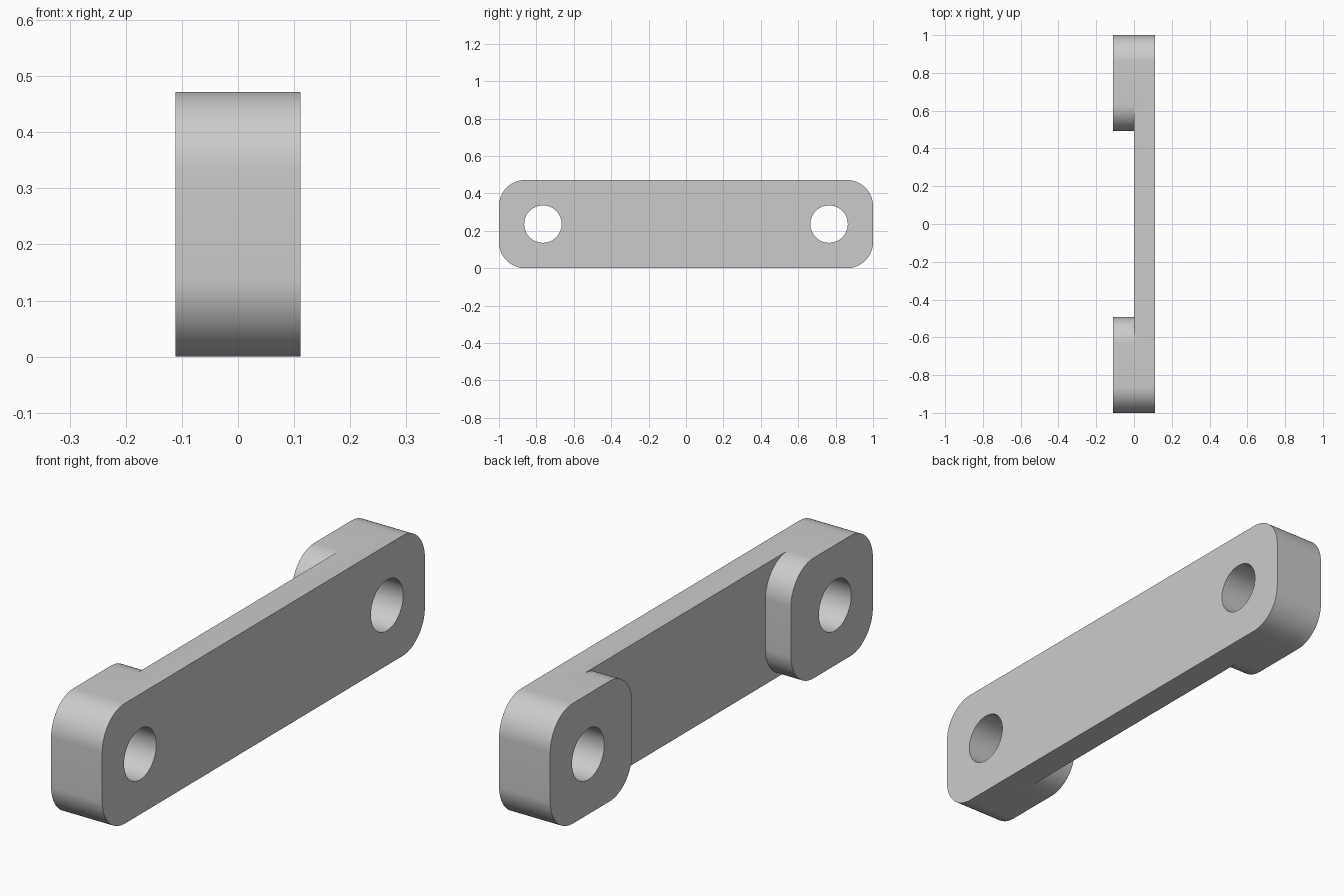
import bpy, bmesh, math

if "Cube" in bpy.data.objects:
    bpy.data.objects.remove(bpy.data.objects["Cube"])

T, H, R = 0.111, 0.472, 0.14      # half thickness, height, corner radius
PAD_Y = 0.492                     # inner edge of the end pads
HOLE_Y, HOLE_R = 0.765, 0.10

grey = bpy.data.materials.new("light grey")
grey.diffuse_color = (0.6, 0.6, 0.6, 1)
grey.use_nodes = True
grey.node_tree.nodes["Principled BSDF"].inputs["Base Color"].default_value = grey.diffuse_color


def arc(cy, cz, r, a0, a1, n=20):
    return [(cy + r * math.cos(math.radians(a0 + (a1 - a0) * i / n)),
             cz + r * math.sin(math.radians(a0 + (a1 - a0) * i / n)))
            for i in range(n + 1)]


def extrude(name, profile, x0, x1):
    """Solid from a (y, z) profile, extruded along x."""
    bm = bmesh.new()
    face = bm.faces.new([bm.verts.new((x0, y, z)) for y, z in profile])
    ext = bmesh.ops.extrude_face_region(bm, geom=[face])
    bmesh.ops.translate(bm, vec=(x1 - x0, 0, 0),
                        verts=[g for g in ext["geom"] if isinstance(g, bmesh.types.BMVert)])
    bmesh.ops.recalc_face_normals(bm, faces=bm.faces)
    mesh = bpy.data.meshes.new(name)
    bm.to_mesh(mesh)
    bm.free()
    mesh.materials.append(grey)
    ob = bpy.data.objects.new(name, mesh)
    bpy.context.collection.objects.link(ob)
    return ob


# Full-thickness rounded bar
outline = (arc(1 - R, H - R, R, 0, 90) + arc(R - 1, H - R, R, 90, 180)
           + arc(R - 1, R, R, 180, 270) + arc(1 - R, R, R, 270, 360))
link = extrude("link_bar", outline, -T, T)

# Recess between the two rounded pads, on the back (-x) side
c = PAD_Y + R
side = ([(c, H + 0.1)] + arc(c, H - R, R, 90, 180)
        + arc(c, R, R, 180, 270) + [(c, -0.1)])
recess = side + [(-y, z) for y, z in reversed(side)]
cutters = [extrude("recess_cutter", recess, -0.3, 0)]

# Through holes at both ends
for s in (-1, 1):
    circle = arc(s * HOLE_Y, H / 2, HOLE_R, 0, 360, 64)[:-1]
    cutters.append(extrude("hole_cutter", circle, -0.3, 0.3))

bpy.context.view_layer.objects.active = link
link.select_set(True)
for cutter in cutters:
    mod = link.modifiers.new("cut", 'BOOLEAN')
    mod.operation = 'DIFFERENCE'
    mod.solver = 'EXACT'
    mod.object = cutter
    bpy.ops.object.modifier_apply(modifier=mod.name)
    bpy.data.objects.remove(cutter)

bpy.ops.object.select_all(action='DESELECT')
link.select_set(True)
bpy.ops.object.shade_smooth_by_angle(angle=math.radians(30))
